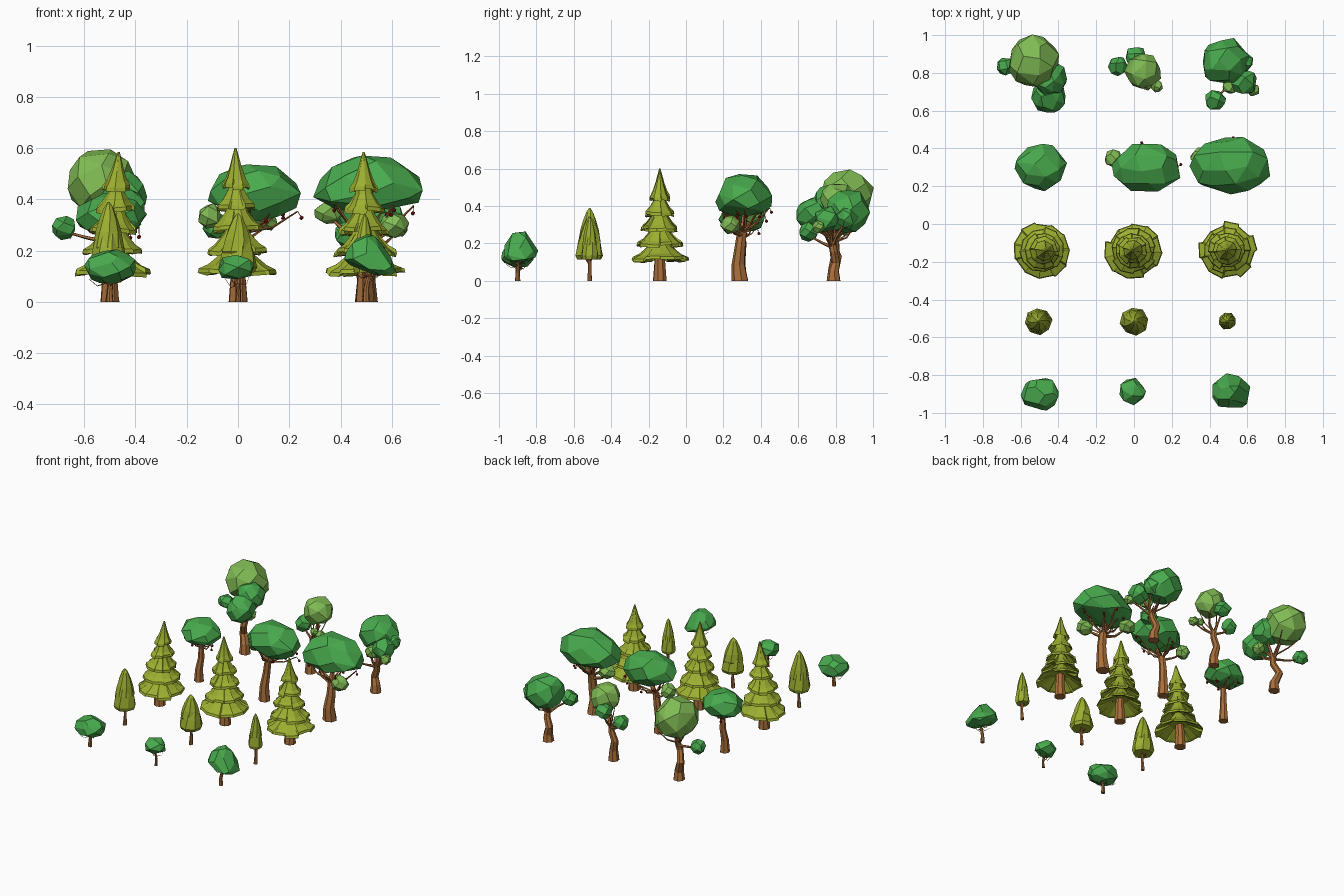
import bpy, bmesh, math, random
from mathutils import Vector

if "Cube" in bpy.data.objects:
    bpy.data.objects.remove(bpy.data.objects["Cube"])

random.seed(7)


def material(name, rgb):
    m = bpy.data.materials.new(name)
    m.diffuse_color = (*rgb, 1)
    m.use_nodes = True
    m.node_tree.nodes["Principled BSDF"].inputs["Base Color"].default_value = m.diffuse_color
    return m


GREEN = material("leaf_green", (.065, .40, .075))
LIGHT = material("leaf_light", (.22, .50, .09))
PINE = material("needle_green", (.34, .43, .03))
BARK = material("bark", (.40, .16, .045))
RED = material("berry_red", (.3, .006, .006))


def finish(bm, name, mat):
    bmesh.ops.recalc_face_normals(bm, faces=bm.faces)
    me = bpy.data.meshes.new(name)
    bm.to_mesh(me)
    bm.free()
    me.materials.append(mat)
    bpy.context.collection.objects.link(bpy.data.objects.new(name, me))


def loft(bm, rings):
    """Skin a stack of equal-length rings and cap both ends."""
    rows = [[bm.verts.new(p) for p in ring] for ring in rings]
    n = len(rows[0])
    for a, b in zip(rows, rows[1:]):
        for i in range(n):
            j = (i + 1) % n
            bm.faces.new((a[i], a[j], b[j], b[i]))
    bm.faces.new(rows[0][::-1])
    bm.faces.new(rows[-1])


def tube(bm, pts, radii, sides=6):
    """Tapered limb along a path."""
    pts = [Vector(p) for p in pts]
    rings = []
    for k, (p, r) in enumerate(zip(pts, radii)):
        d = (pts[min(k + 1, len(pts) - 1)] - pts[max(k - 1, 0)]).normalized()
        if k == 0 and abs(d.z) > .8:
            d = Vector((0, 0, 1))
        u = d.cross(Vector((.3, 1, .1))).normalized()
        v = d.cross(u)
        rings.append([p + r * (u * math.cos(a) + v * math.sin(a))
                      for a in (2 * math.pi * i / sides for i in range(sides))])
    loft(bm, rings)


def blob(name, c, r, mat, n=30, low=1.0, jit=.2, tilt=0, point=0):
    """Faceted foliage ball: hull of jittered points on an ellipsoid."""
    bm = bmesh.new()
    off = random.random() * 6
    for i in range(n):
        z = 1 - 2 * (i + .5) / n
        a = off + i * 2.39996 + random.uniform(-jit, jit)
        s = math.sqrt(1 - z * z) * (1 - point * max(z, 0))
        k = random.uniform(.98, 1.12)
        x = r[0] * k * s * math.cos(a)
        bm.verts.new((c[0] + x, c[1] + r[1] * k * s * math.sin(a),
                      c[2] + r[2] * k * z * (low if z < 0 else 1) - tilt * x))
    res = bmesh.ops.convex_hull(bm, input=bm.verts)
    junk = {g for g in res["geom_interior"] + res["geom_unused"] if isinstance(g, bmesh.types.BMVert)}
    bmesh.ops.delete(bm, geom=list(junk), context='VERTS')
    bmesh.ops.dissolve_limit(bm, angle_limit=math.radians(17), verts=bm.verts, edges=bm.edges)
    finish(bm, name, mat)


def wobble(a, b, t, amt):
    return Vector(a).lerp(Vector(b), t) + Vector([random.uniform(-amt, amt) for _ in range(3)])


def tree(name, trunk, base_r, balls, twigs=0, berries=False, **shape):
    """Trunk path, one branch per foliage ball, thin twigs with optional berries."""
    bm = bmesh.new()
    n = len(trunk)
    taper = [1, .78, .65, .58, .52]
    tube(bm, trunk, [base_r * taper[k] for k in range(n)], 7)
    fork = Vector(trunk[-1])
    for i, (x, y, z, rx, ry, rz, mat, low) in enumerate(balls):
        end = Vector((x, y, z - rz * .3))
        mid = wobble(fork, end, .5, .015) - Vector((0, 0, .015))
        br = base_r * min(.5, .16 + rx * 2)
        tube(bm, [fork - Vector((0, 0, .02)), mid, end], [br, br * .7, br * .45], 5)
        blob(f"{name}_foliage_{i}", (x, y, z), (rx, ry, rz), mat, 30 if rx > .08 else 18, low, **shape)
    x, y, z, rx, ry, rz, mat, low = balls[0]
    bb = bmesh.new()
    for i in range(twigs):
        a = 2 * math.pi * (i + random.random() * .6) / twigs
        k = random.uniform(.5, .92)
        tip = Vector((x + rx * k * math.cos(a), y + ry * k * math.sin(a), z - rz * low * random.uniform(.4, .8)))
        mid = wobble(fork, tip, .55, .01) - Vector((0, 0, .02))
        tr = base_r * .12
        tube(bm, [fork, mid, tip], [tr * 1.4, tr, tr * .6], 4)
        if berries:
            p = tip + Vector((random.uniform(-.015, .015), .01, random.uniform(-.04, -.015)))
            tube(bm, [tip, p], [.0025, .002], 3)
            geo = bmesh.ops.create_icosphere(bb, subdivisions=1, radius=.009)
            bmesh.ops.translate(bb, verts=geo["verts"], vec=p)
    finish(bm, name + "_trunk", BARK)
    if berries:
        finish(bb, name + "_berries", RED)
    else:
        bb.free()


# Back row: crooked trees with several foliage balls
G, L = GREEN, LIGHT


def ball(x, y, z, r, mat):
    return (x, y, z, r, r, r * .97, mat, 1.0)


tree("crooked_tree_left", [(-.5, .79, 0), (-.5, .79, .06), (-.525, .81, .13), (-.5, .78, .2), (-.49, .79, .25)], .038,
     [ball(-.53, .86, .465, .135, L), ball(-.445, .77, .42, .09, G), ball(-.45, .675, .36, .088, G),
      ball(-.68, .835, .29, .048, G), ball(-.42, .73, .31, .04, L)], 3)
tree("crooked_tree_middle", [(0, .79, 0), (0, .79, .07), (-.015, .8, .14), (.01, .8, .2), (.01, .8, .24)], .036,
     [ball(.05, .81, .43, .092, L), ball(-.085, .835, .30, .053, G), ball(.01, .885, .37, .055, G),
      ball(.12, .73, .31, .032, L), ball(.07, .735, .32, .027, L)], 4)
tree("crooked_tree_right", [(.5, .79, 0), (.5, .79, .05), (.485, .8, .1), (.51, .79, .16), (.51, .78, .2)], .038,
     [ball(.48, .86, .37, .12, G), ball(.585, .75, .33, .07, G), ball(.43, .655, .26, .054, G),
      ball(.63, .71, .29, .035, L), ball(.51, .735, .3, .045, L), ball(.57, .86, .34, .06, G)], 3)

# Second row: broad crowns with berries
tree("berry_tree_left", [(-.5, .29, 0), (-.5, .29, .08), (-.49, .3, .16), (-.49, .3, .23)], .032,
     [(-.495, .3, .325, .135, .117, .098, G, .7)], 7, True)
tree("berry_tree_middle", [(0, .29, 0), (0, .29, .1), (.01, .3, .19), (.02, .3, .27)], .038,
     [(.07, .3, .42, .178, .132, .12, G, .85), (-.11, .35, .335, .045, .047, .048, L, 1)], 9, True)
tree("berry_tree_right", [(.5, .29, 0), (.5, .28, .09), (.51, .29, .18), (.51, .3, .26)], .046,
     [(.515, .31, .43, .205, .157, .145, G, .55), (.355, .355, .35, .055, .053, .048, L, 1),
      (.61, .24, .3, .06, .052, .05, L, 1)], 9, True, point=.12)


# Middle row: tiered pines, each skirt made of stepped petals with a thick lip
def pine(name, cx, cy, height, lean):
    bm = bmesh.new()
    tiers = [(.11, .152, .25), (.19, .125, .335), (.275, .1, .42), (.36, .077, .5), (.445, .055, .6)]
    for zb, R, zt in tiers:
        zb, zt = zb * height / .6, zt * height / .6
        m = 11 if R > .09 else 8
        n = 2 * m
        turn = random.random()
        jr, jz, ang = [], [], []
        for i in range(m):
            k, d = random.uniform(.88, 1.05), random.uniform(-.009, .009)
            jr += [k, k * random.uniform(.97, 1.03)]
            jz += [d, d + random.uniform(-.005, .005)]
            ang += [2 * math.pi * (i + turn) / m, 2 * math.pi * (i + .9 + turn) / m]
        top = .004 if zt > height - .01 else .02
        h = zt - zb
        prof = [(top, zt, 0), (R * .45, zb + h * .52, .4), (R * .74, zb + h * .24, .8), (R * .97, zb + .016, 1),
                (R, zb, 1), (R * .88, zb + .004, 1), (R * .35, zb + h * .36, .3)]
        loft(bm, [[(cx + lean * z / height + r * (1 + (jr[i] - 1) * w) * math.cos(ang[i]),
                    cy + r * (1 + (jr[i] - 1) * w) * math.sin(ang[i]),
                    z + jz[i] * w) for i in range(n)] for r, z, w in prof])
    finish(bm, name + "_needles", PINE)
    bm = bmesh.new()
    tube(bm, [(cx, cy, 0), (cx, cy, .1), (cx + lean * .4, cy, .25), (cx + lean * .7, cy, .42)],
         [.038, .03, .025, .012], 8)
    finish(bm, name + "_trunk", BARK)


pine("pine_left", -.5, -.14, .585, .035)
pine("pine_middle", 0, -.14, .6, -.01)
pine("pine_right", .495, -.14, .585, -.005)


# Fourth row: young bullet-shaped conifers
def sapling(name, cx, cy, z0, z1, R):
    bm = bmesh.new()
    n = 8
    for lo, k in ((0, 1), (.28, .84)):
        turn = random.random()
        jr = [random.uniform(.94, 1.06) for _ in range(n)]
        prof = [(0, .3), (.0, .88), (.1, 1.02), (.4, .86), (.65, .62), (.88, .33), (1, .06)]
        loft(bm, [[(cx + R * k * r * jr[i] * math.cos(2 * math.pi * (i + turn + t * .5) / n),
                    cy + R * k * r * jr[i] * math.sin(2 * math.pi * (i + turn + t * .5) / n),
                    z0 + (z1 - z0) * (lo + (1 - lo) * t) - (0 if lo else .03 * t))
                   for i in range(n)] for t, r in prof])
    finish(bm, name + "_needles", PINE)
    bm = bmesh.new()
    tube(bm, [(cx, cy, 0), (cx + .004, cy, .07), (cx, cy, z0 + .05)], [.013, .009, .008], 6)
    for a in (0.5, 2.6, 4.7):
        tube(bm, [(cx, cy, .08), (cx + R * .5 * math.cos(a), cy + R * .5 * math.sin(a), z0 + .03)], [.004, .002], 4)
    finish(bm, name + "_trunk", BARK)


sapling("sapling_left", -.505, -.515, .12, .39, .071)
sapling("sapling_middle", 0, -.515, .115, .345, .073)
sapling("sapling_right", .495, -.515, .115, .345, .045)

# Front row: small bushes on thin stems
tree("bush_left", [(-.5, -.9, 0), (-.5, -.9, .04), (-.495, -.9, .08)], .014,
     [(-.5, -.9, .132, .1, .088, .068, G, .9)], 5, jit=.4)
tree("bush_middle", [(0, -.895, 0), (.003, -.895, .03), (0, -.895, .07)], .01,
     [(-.008, -.885, .132, .072, .069, .052, G, .9)], 5, jit=.4)
tree("bush_right", [(.5, -.9, 0), (.5, -.9, .05), (.51, -.9, .1)], .014,
     [(.515, -.888, .15, .104, .095, .112, G, .35)], 5, tilt=.3, point=.35)
